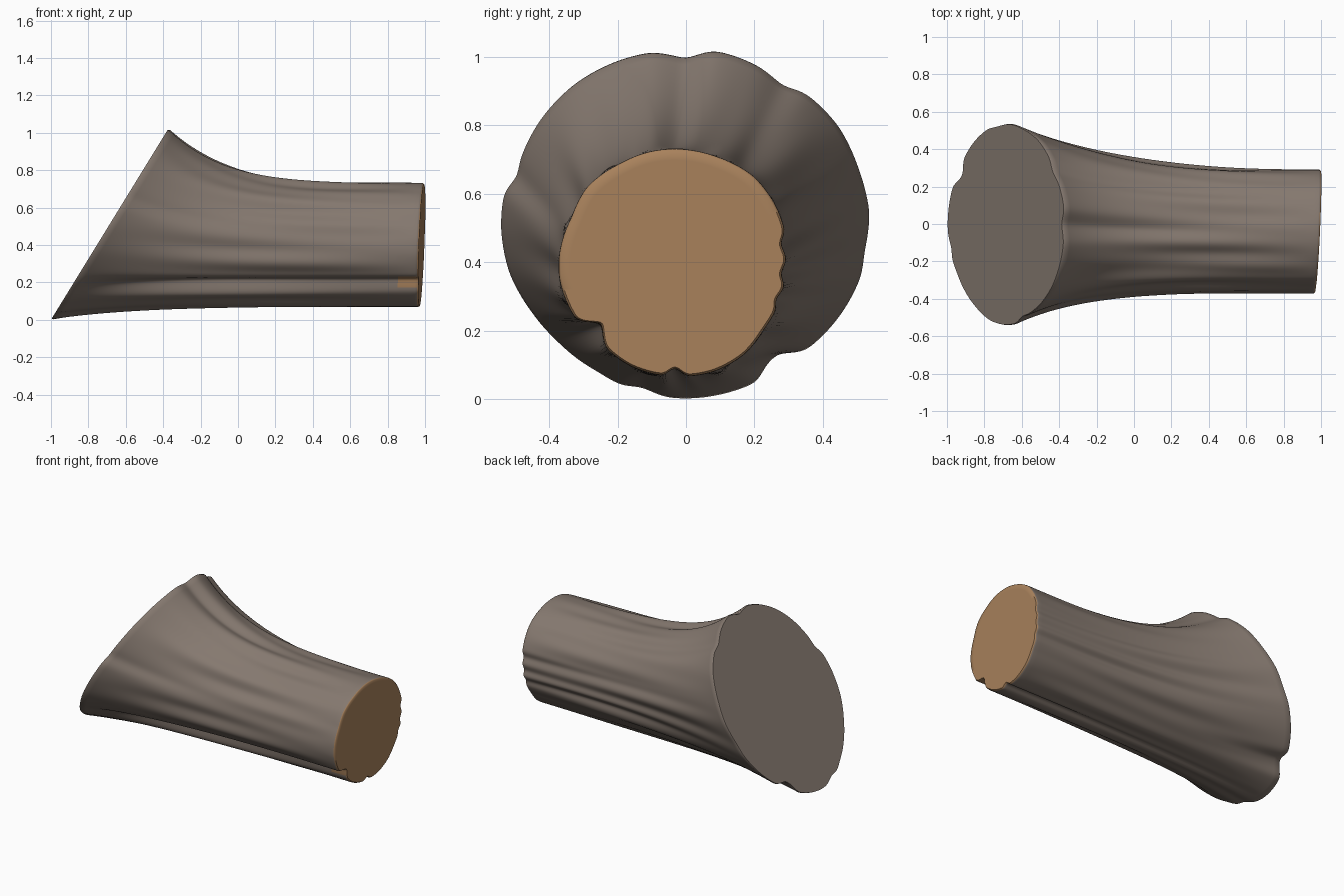
import bpy, math

if "Cube" in bpy.data.objects:
    bpy.data.objects.remove(bpy.data.objects["Cube"])

N, RINGS = 240, 60

# outline (y, z) of the wide root end and of the sawn end, counter-clockwise
ROOT = [(.54, .55), (.51, .67), (.45, .8), (.35, .9), (.285, .92), (.22, .975), (.14, 1.01),
        (.08, 1.025), (0, 1.0), (-.1, 1.02), (-.2, .995), (-.33, .925), (-.43, .82),
        (-.49, .70), (-.495, .655), (-.535, .61), (-.545, .5), (-.52, .37), (-.45, .25),
        (-.36, .15), (-.26, .08), (-.19, .04), (-.13, .035), (-.06, .005), (0, 0),
        (.1, .012), (.21, .05), (.235, .1), (.27, .135), (.35, .14), (.45, .24), (.515, .36),
        (.525, .43)]
SAWN = [(.295, .41), (.275, .455), (.29, .49), (.26, .57), (.2, .65), (.1, .705), (0, .73),
        (-.1, .725), (-.2, .685), (-.29, .62), (-.335, .53), (-.37, .43), (-.37, .35),
        (-.345, .275), (-.32, .23), (-.245, .225), (-.235, .15), (-.16, .095), (-.06, .068),
        (-.045, .09), (-.02, .09), (-.005, .066), (.08, .08), (.17, .13), (.225, .2),
        (.265, .265), (.26, .29), (.29, .33), (.275, .365)]
ROOT_C, SAWN_C = (0, .5), (-.035, .4)


def radii(points, c):
    """Resample an outline to N evenly spaced polar radii, lightly smoothed."""
    tau = 2 * math.pi
    p = sorted((math.atan2(z - c[1], y - c[0]) % tau, math.hypot(y - c[0], z - c[1]))
               for y, z in points)
    p = [(p[-1][0] - tau, p[-1][1])] + p + [(p[0][0] + tau, p[0][1])]
    out = []
    for i in range(N):
        a = tau * i / N
        for (a0, r0), (a1, r1) in zip(p, p[1:]):
            if a0 <= a <= a1:
                out.append(r0 + (r1 - r0) * (a - a0) / max(a1 - a0, 1e-6))
                break
    for _ in range(3):
        out = [(out[i - 1] + 2 * out[i] + out[(i + 1) % N]) / 4 for i in range(N)]
    return out


def root_x(z):
    return -1 + .63 * z / 1.025


def sawn_x(y, z):
    return .955 + .025 * (z - .07) / .66 + .03 * (y + .36) / .66


root_r, sawn_r = radii(ROOT, ROOT_C), radii(SAWN, SAWN_C)


def surface(i, s, shrink=1.0):
    """Point on the trunk at outline step i, s = 0 root end to 1 sawn end."""
    a = 2 * math.pi * i / N
    c, n = math.cos(a), math.sin(a)
    # low bark ridges that wander a little along the trunk
    bark = math.sin(math.pi * s) * (.006 * math.sin(11 * a + 2.5 * s)
                                    + .004 * math.sin(19 * a - 3 * s + 1))
    rb = (root_r[i] + bark) * shrink
    rs = (sawn_r[i] + bark) * shrink
    yb, zb = ROOT_C[0] + rb * c, ROOT_C[1] + rb * n
    ys, zs = SAWN_C[0] + rs * c, SAWN_C[1] + rs * n
    w = (1 - s) ** (4.5 - 1.7 * max(0, c))
    y, z = ys + (yb - ys) * w, zs + (zb - zs) * w
    x = root_x(zb) * (1 - s) + sawn_x(ys, zs) * s
    return (x, y, z)


# rings: inset root cap, trunk, softened rim, inset sawn cap
rings = [(0, .9), (0, .988)]
rings += [(.006 + .984 * k / RINGS, 1.0) for k in range(RINGS + 1)]
rings += [(.996, .996), (1, .98), (1, .9)]
verts = [surface(i, s, f) for s, f in rings for i in range(N)]
faces, mats = [], []
last = len(rings) - 1
for k in range(last):
    for i in range(N):
        j = (i + 1) % N
        faces.append((k * N + i, k * N + j, (k + 1) * N + j, (k + 1) * N + i))
        chipped = abs(i / N * 360 - 219) < 9 and k >= last - 6   # chip in the rim notch
        mats.append(1 if k >= last - 2 or chipped else 0)
faces += [tuple(reversed(range(N))), tuple(last * N + i for i in range(N))]
mats += [0, 1]

mesh = bpy.data.meshes.new("trunk")
mesh.from_pydata(verts, [], faces)
for name, col in (("bark grey brown", (.235, .19, .16, 1)), ("cut wood", (.40, .225, .108, 1))):
    m = bpy.data.materials.new(name)
    m.diffuse_color = col
    m.use_nodes = True
    m.node_tree.nodes["Principled BSDF"].inputs["Base Color"].default_value = m.diffuse_color
    mesh.materials.append(m)
mesh.polygons.foreach_set("material_index", mats)

# make normals face outwards
import bmesh
bm = bmesh.new()
bm.from_mesh(mesh)
bmesh.ops.recalc_face_normals(bm, faces=bm.faces)
bm.to_mesh(mesh)
bm.free()

trunk = bpy.data.objects.new("trunk", mesh)
bpy.context.collection.objects.link(trunk)
bpy.context.view_layer.objects.active = trunk
trunk.select_set(True)
bpy.ops.object.shade_smooth_by_angle(angle=math.radians(50))
